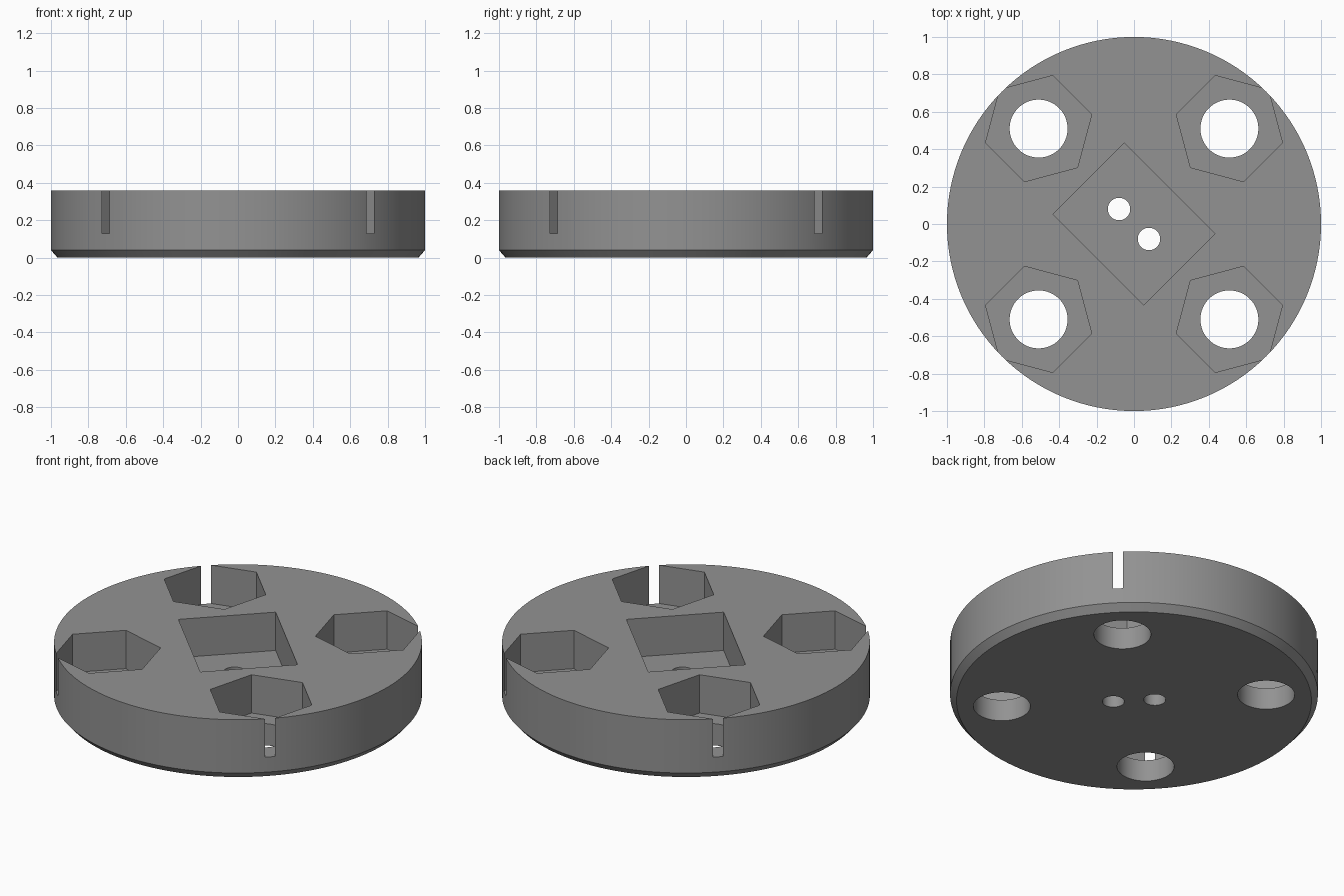
import bpy
import math

cube = bpy.data.objects.get("Cube")
if cube:
    bpy.data.objects.remove(cube, do_unlink=True)

HEIGHT, FLOOR = 0.36, 0.13
BOLT = 0.51      # x and y distance of each nut pocket from the centre
PIN = 0.08       # x and y distance of each small central hole
DIAG = math.radians(45)

grey = bpy.data.materials.new("mid grey")
grey.use_nodes = True
colour = (0.29, 0.29, 0.29, 1)
grey.diffuse_color = colour
grey.node_tree.nodes["Principled BSDF"].inputs["Base Color"].default_value = colour


def prism(name, sides, radius, x, y, low, high, turn=0.0):
    bpy.ops.mesh.primitive_cylinder_add(
        vertices=sides, radius=radius, depth=high - low,
        location=(x, y, (low + high) / 2), rotation=(0, 0, turn))
    ob = bpy.context.object
    ob.name = name
    ob.data.materials.append(grey)
    return ob


def cut(body, cutter):
    mod = body.modifiers.new(cutter.name, "BOOLEAN")
    mod.operation, mod.solver, mod.object = "DIFFERENCE", "EXACT", cutter
    bpy.context.view_layer.objects.active = body
    bpy.ops.object.modifier_apply(modifier=mod.name)
    bpy.data.objects.remove(cutter, do_unlink=True)


# Round body with a chamfered bottom edge
body = prism("round_base", 128, 1, 0, 0, 0, HEIGHT)
for v in body.data.vertices:
    if v.co.z < 0:
        v.co.x *= 0.965
        v.co.y *= 0.965
chamfer_top = prism("upper_body", 128, 1, 0, 0, 0.04, HEIGHT)
# Chamfer ring sits at the lower rim: shorten the taper, then join the straight wall
for v in body.data.vertices:
    if v.co.z > 0:
        v.co.z = 0.04 - HEIGHT / 2
mod = body.modifiers.new("straight_wall", "BOOLEAN")
mod.operation, mod.solver, mod.object = "UNION", "EXACT", chamfer_top
bpy.context.view_layer.objects.active = body
bpy.ops.object.modifier_apply(modifier=mod.name)
bpy.data.objects.remove(chamfer_top, do_unlink=True)

# Four hexagonal nut pockets, each breaking through the rim, with bolt holes
for sx in (-1, 1):
    for sy in (-1, 1):
        x, y = sx * BOLT, sy * BOLT
        # A cylinder's first corner lies on y, so turn it to point outward
        turn = math.atan2(y, x) - math.pi / 2
        cut(body, prism("nut_pocket", 6, 0.294, x, y, FLOOR, 0.5, turn))
        cut(body, prism("bolt_hole", 64, 0.155, x, y, -0.1, 0.5))

# Diagonal rectangular pocket with two small holes
bpy.ops.mesh.primitive_cube_add(size=1, location=(0, 0, (FLOOR + 0.5) / 2),
                                rotation=(0, 0, -DIAG))
pocket = bpy.context.object
pocket.name = "centre_pocket"
pocket.scale = (0.686, 0.537, 0.5 - FLOOR)
pocket.data.materials.append(grey)
bpy.context.view_layer.update()
cut(body, pocket)
for s in (-1, 1):
    cut(body, prism("pin_hole", 48, 0.06, s * PIN, -s * PIN, -0.1, 0.5))

# Smooth round walls, sharp edges
bpy.ops.object.select_all(action="DESELECT")
body.select_set(True)
bpy.context.view_layer.objects.active = body
bpy.ops.object.shade_smooth_by_angle(angle=math.radians(30))
